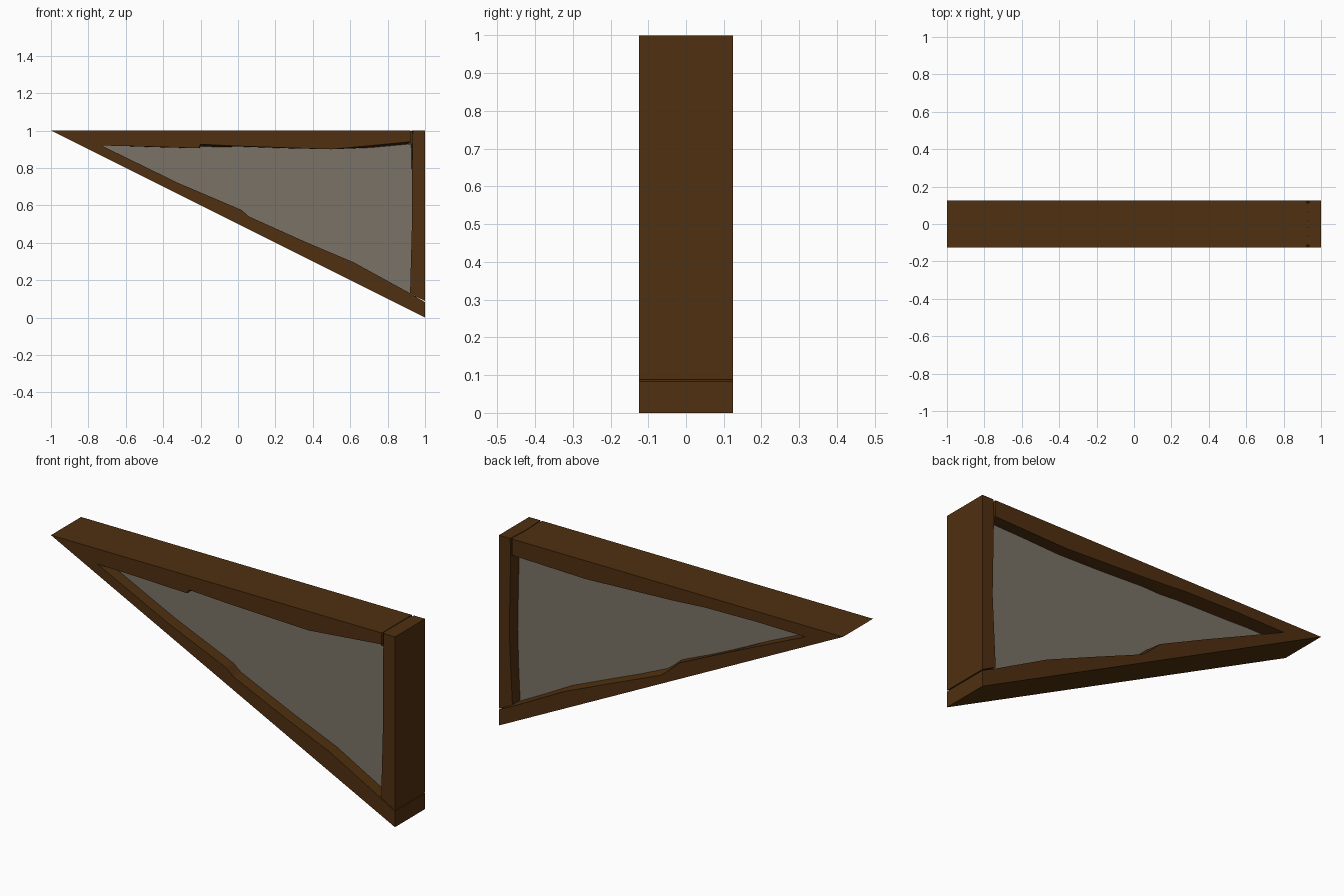
import bpy, bmesh

if "Cube" in bpy.data.objects:
    bpy.data.objects.remove(bpy.data.objects["Cube"])

HALF = 0.125    # half depth of the frame
PANEL = 0.062   # half depth of the infill


def material(name, colour):
    m = bpy.data.materials.new(name)
    m.diffuse_color = (*colour, 1)
    m.use_nodes = True
    m.node_tree.nodes["Principled BSDF"].inputs["Base Color"].default_value = m.diffuse_color
    return m


wood = material("dark_wood", (0.078, 0.029, 0.005))
plaster = material("grey_plaster", (0.195, 0.170, 0.132))


def finish(bm, name, mat):
    bmesh.ops.recalc_face_normals(bm, faces=bm.faces[:])
    me = bpy.data.meshes.new(name)
    bm.to_mesh(me)
    bm.free()
    me.materials.append(mat)
    ob = bpy.data.objects.new(name, me)
    bpy.context.collection.objects.link(ob)
    return ob


def beam(name, stations):
    """Loft a hewn beam; each station is outer, front inner, middle inner, back inner (x, z)."""
    bm = bmesh.new()
    rings = []
    for outer, front, mid, back in stations:
        section = ((outer, -HALF), (front, -HALF), (mid, 0), (back, HALF), (outer, HALF))
        rings.append([bm.verts.new((p[0], y, p[1])) for p, y in section])
    for a, b in zip(rings, rings[1:]):
        for i in range(5):
            j = (i + 1) % 5
            bm.faces.new((a[i], a[j], b[j], b[i]))
    bm.faces.new(rings[0])
    bm.faces.new(rings[-1][::-1])
    bmesh.ops.triangulate(bm, faces=bm.faces[:])
    return finish(bm, name, wood)


def prism(name, outline, half, mat):
    bm = bmesh.new()
    f = [bm.verts.new((x, -half, z)) for x, z in outline]
    b = [bm.verts.new((x, half, z)) for x, z in outline]
    bm.faces.new(f)
    bm.faces.new(b[::-1])
    for i in range(len(f)):
        j = (i + 1) % len(f)
        bm.faces.new((f[i], b[i], b[j], f[j]))
    return finish(bm, name, mat)


def edge_stations(rows, outer_z):
    """Rows of x and inner heights at front, middle and back."""
    return [((x, outer_z(x)), (x, f), (x, m), (x, b)) for x, f, m, b in rows]


# pointed end shared by the top and sloping beams
tip = ((-1, 1), (-0.73, 0.92), (-0.73, 0.92), (-0.78, 0.942))

# top beam with a chipped lower edge
beam("top_beam", [tip] + edge_stations([
    (-0.50, 0.915, 0.912, 0.945),
    (-0.21, 0.906, 0.906, 0.94),
    (-0.20, 0.927, 0.906, 0.94),
    (0.00, 0.917, 0.912, 0.926),
    (0.50, 0.900, 0.900, 0.904),
    (0.923, 0.940, 0.918, 0.915)], lambda x: 1))

# sloping beam with a step near its middle
beam("sloping_beam", [tip] + edge_stations([
    (-0.32, 0.720, 0.720, 0.735),
    (-0.05, 0.605, 0.605, 0.610),
    (0.02, 0.575, 0.572, 0.545),
    (0.06, 0.540, 0.540, 0.515),
    (0.36, 0.405, 0.405, 0.390),
    (0.62, 0.295, 0.295, 0.280),
    (0.92, 0.130, 0.130, 0.122)], lambda x: (1 - x) / 2)
    + [((1, 0), (1, 0.083), (1, 0.083), (1, 0.083))])

# upright post on the right
beam("upright_post", [
    ((1, 1), (0.935, 1), (0.928, 1), (0.935, 1)),
    ((1, 0.92), (0.932, 0.92), (0.920, 0.92), (0.932, 0.92)),
    ((1, 0.50), (0.930, 0.50), (0.930, 0.50), (0.940, 0.50)),
    ((1, 0.088), (0.920, 0.133), (0.920, 0.133), (0.922, 0.128))])

# recessed joint between top beam and post
prism("joint_filler", [(0.91, 0.925), (0.95, 0.925), (0.95, 0.997), (0.91, 0.997)],
      0.112, wood)

# infill panel set back inside the frame
prism("infill_panel", [(-0.8, 0.93), (0.95, 0.06), (0.95, 0.95), (-0.78, 0.95)],
      PANEL, plaster)
